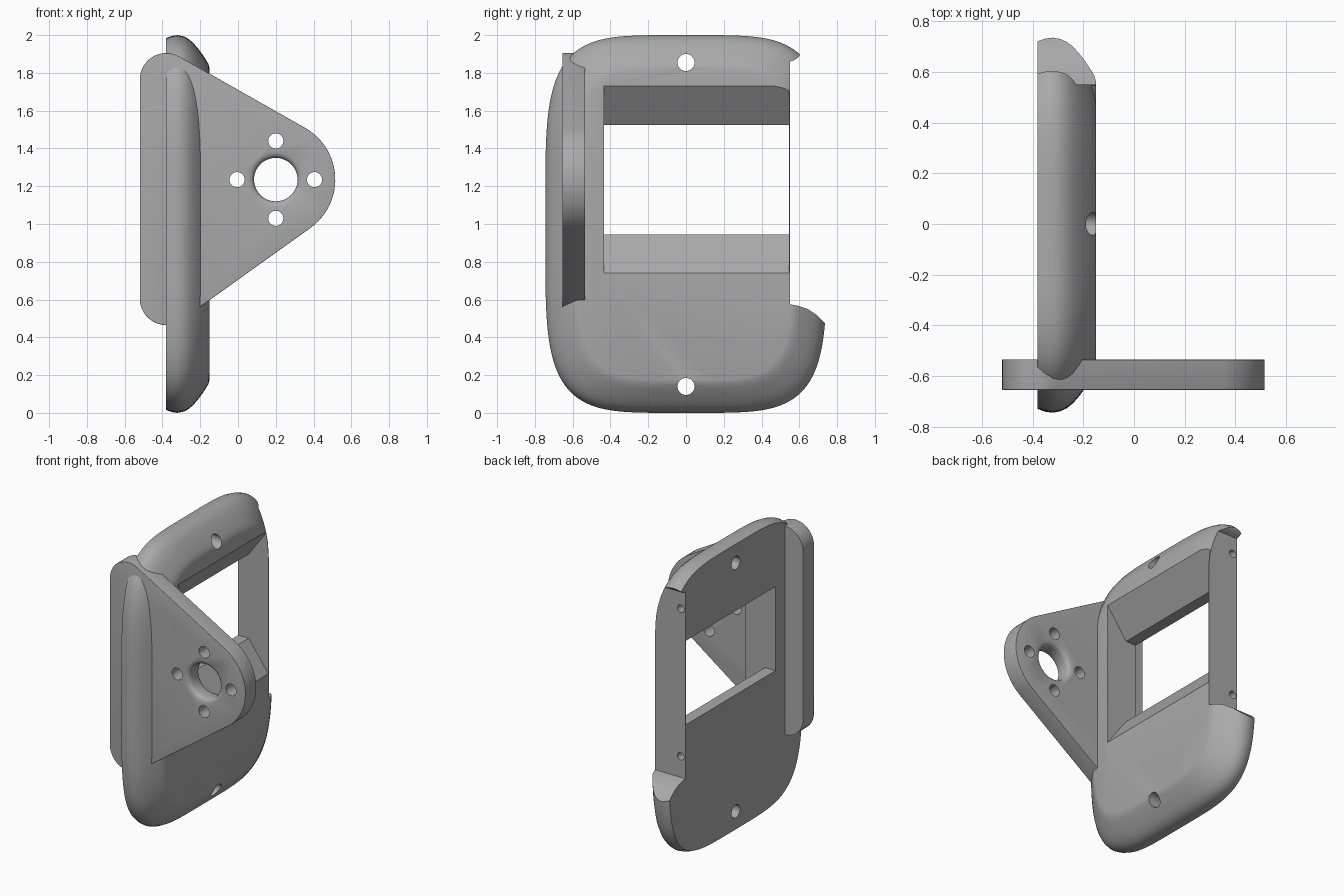
import bpy, bmesh, math
from mathutils import Vector

old = bpy.data.objects.get("Cube")
if old:
    bpy.data.objects.remove(old, do_unlink=True)

grey = bpy.data.materials.new("plain_grey")
grey.use_nodes = True
tone = (0.4, 0.4, 0.4, 1)
grey.diffuse_color = tone
grey.node_tree.nodes["Principled BSDF"].inputs["Base Color"].default_value = tone


def loft(name, rings, bevel_rule=None, width=0.03):
    """Skin equal-length rings of points, cap both ends, optionally round chosen edges."""
    bm = bmesh.new()
    loops = [[bm.verts.new(p) for p in ring] for ring in rings]
    n = len(loops[0])
    for a, b in zip(loops, loops[1:]):
        for i in range(n):
            j = (i + 1) % n
            bm.faces.new((a[i], a[j], b[j], b[i]))
    bm.faces.new(loops[0])
    bm.faces.new(loops[-1])
    bmesh.ops.recalc_face_normals(bm, faces=bm.faces)
    if bevel_rule:
        edges = [e for e in bm.edges if bevel_rule(e)]
        bmesh.ops.bevel(bm, geom=edges, offset=width, segments=4, profile=0.5,
                        affect='EDGES', clamp_overlap=True)
    mesh = bpy.data.meshes.new(name)
    bm.to_mesh(mesh)
    bm.free()
    mesh.materials.append(grey)
    obj = bpy.data.objects.new(name, mesh)
    bpy.context.collection.objects.link(obj)
    return obj


def lathe(name, centre, axis, profile, sides=48):
    """Round solid along x or y from (position, radius) pairs; centre is (other, z)."""
    rings = []
    for pos, r in profile:
        ring = []
        for i in range(sides):
            t = math.tau * i / sides
            u, z = centre[0] + r * math.cos(t), centre[1] + r * math.sin(t)
            ring.append((pos, u, z) if axis == 'x' else (u, pos, z))
        rings.append(ring)
    return loft(name, rings)


def cut(target, cutter):
    cutter.hide_render = True
    mod = target.modifiers.new("cut", 'BOOLEAN')
    mod.operation = 'DIFFERENCE'
    mod.solver = 'EXACT'
    mod.object = cutter
    bpy.context.view_layer.objects.active = target
    bpy.ops.object.modifier_apply(modifier=mod.name)
    bpy.data.objects.remove(cutter, do_unlink=True)


def smooth(obj, degrees):
    bpy.ops.object.select_all(action='DESELECT')
    obj.select_set(True)
    bpy.context.view_layer.objects.active = obj
    bpy.ops.object.shade_smooth_by_angle(angle=math.radians(degrees))


# Shell plate: rounded outline lofted along x, tapering to the flat inner face
def outline(x, inset, power=4.5, count=128):
    pts = []
    for i in range(count):
        t = math.tau * i / count
        c, s = math.cos(t), math.sin(t)
        y = math.copysign(abs(c) ** (2 / power), c) * (0.745 - inset)
        z = math.copysign(abs(s) ** (2 / power), s) * (1 - inset)
        pts.append((x, y, 1 + z))
    return pts


rim = [(-0.38, 0.015), (-0.35, 0.004), (-0.32, 0), (-0.29, 0.006), (-0.265, 0.018),
       (-0.24, 0.038), (-0.215, 0.067), (-0.19, 0.1), (-0.17, 0.13),
       (-0.157, 0.152), (-0.15, 0.175)]
plate = loft("shell_plate", [outline(x, inset) for x, inset in rim])

# Open side with curved stubs above and below
side = [(0.55, 0.575), (0.6, 0.565), (0.645, 0.55), (0.69, 0.52), (0.74, 0.47), (0.9, 0.4),
        (0.9, 1.92), (0.61, 1.905), (0.595, 1.883), (0.575, 1.868), (0.55, 1.86)]
cut(plate, loft("side_cutter", [[(x, y, z) for y, z in side] for x in (-0.6, 0.1)]))

# Window with sloped upper and lower sills, leaving a thin side wall
sills = [(-0.5, 0.945, 1.525), (-0.3, 0.945, 1.525), (-0.15, 0.74, 1.73), (0, 0.74, 1.73)]
cut(plate, loft("window_cutter", [[(x, -0.435, lo), (x, 0.545, lo), (x, 0.545, hi), (x, -0.435, hi)]
                                  for x, lo, hi in sills]))

# Fixing holes through the plate and into its open side
for z in (0.14, 1.855):
    cut(plate, lathe("plate_hole", (0, z), 'x', [(-0.6, 0.045), (0.1, 0.045)]))
for z in (0.72, 1.74):
    cut(plate, lathe("side_hole", (-0.345, z), 'y', [(0.4, 0.026), (0.7, 0.026)], 24))
smooth(plate, 32)


# Mounting flange: outline wrapped tightly around three circles
def arc(cx, cz, r, start, end, steps):
    return [(cx + r * math.cos(math.radians(start + (end - start) * i / steps)),
             cz + r * math.sin(math.radians(start + (end - start) * i / steps)))
            for i in range(steps + 1)]


front, back = -0.655, -0.535
shape = (arc(0.2, 1.235, 0.315, -54, 60.5, 24)
         + arc(-0.38, 1.765, 0.14, 60.5, 180, 16)
         + arc(-0.38, 0.605, 0.14, 180, 306, 16))


def rounded(edge):
    a, b = (v.co for v in edge.verts)
    mid = (a + b) / 2
    if abs(a.y - b.y) > 0.01:
        return False
    return mid.y < -0.6 or mid.x > -0.32


flange = loft("mounting_flange", [[(x, y, z) for x, z in shape] for y in (front, back)], rounded)

# Central bore with rounded lips, and four bolt holes around it
hub = (0.2, 1.235)
lip = [(0, 0.142), (0.006, 0.128), (0.014, 0.12), (0.03, 0.115)]
bore = ([(front - 0.05, 0.142)] + [(front + d, r) for d, r in lip]
        + [(back - d, r) for d, r in reversed(lip)] + [(back + 0.05, 0.142)])
cut(flange, lathe("bore_cutter", hub, 'y', bore))
for dx, dz in ((1, 0), (-1, 0), (0, 1), (0, -1)):
    cut(flange, lathe("bolt_hole", (hub[0] + 0.205 * dx, hub[1] + 0.205 * dz), 'y',
                      [(front - 0.1, 0.04), (back + 0.1, 0.04)], 32))
smooth(flange, 35)
